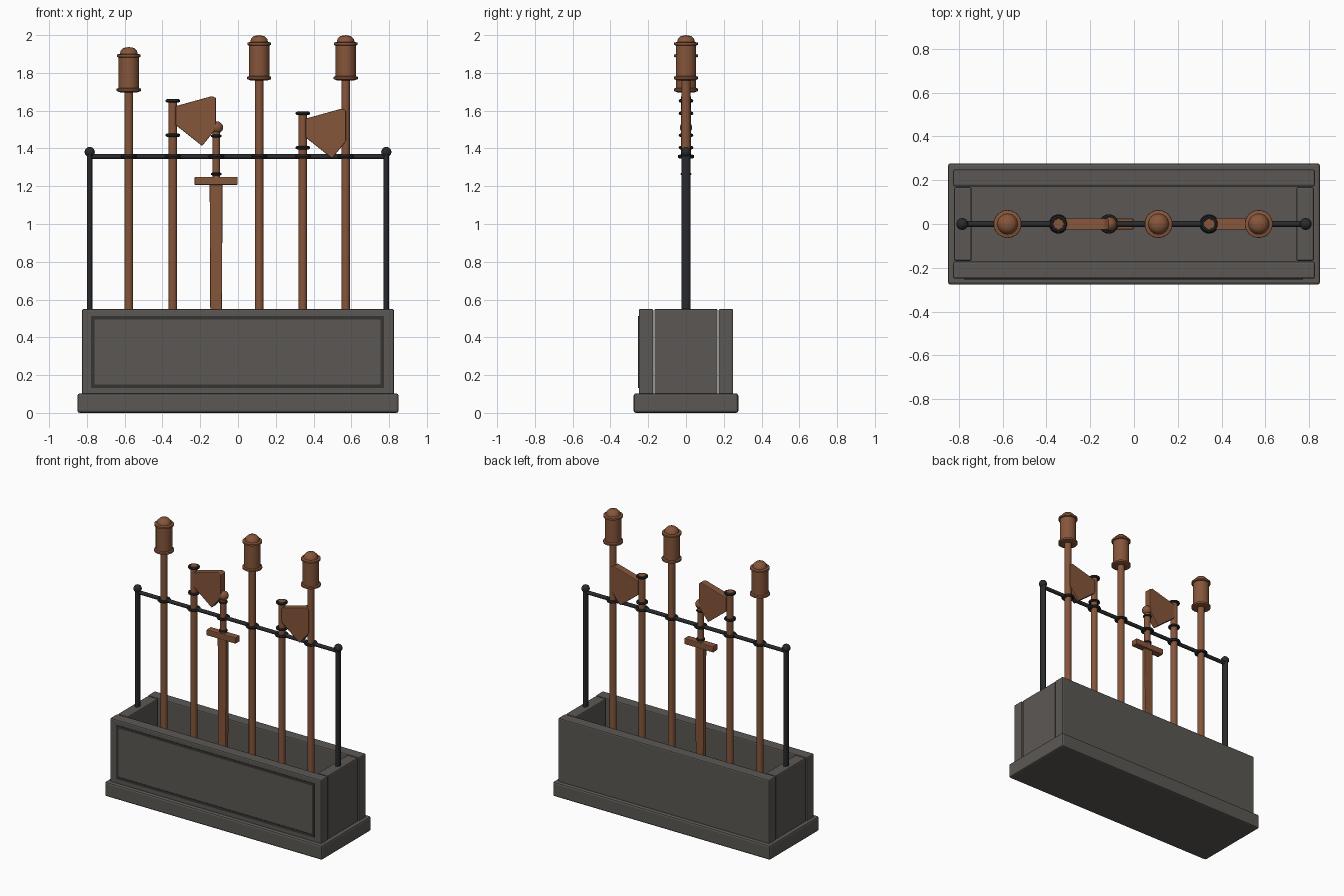
import bpy, bmesh, math
from mathutils import Vector

cube = bpy.data.objects.get("Cube")
if cube:
    bpy.data.objects.remove(cube, do_unlink=True)


def material(name, rgb):
    m = bpy.data.materials.new(name)
    m.use_nodes = True
    m.diffuse_color = (*rgb, 1)
    m.node_tree.nodes["Principled BSDF"].inputs["Base Color"].default_value = (*rgb, 1)
    return m


GREY = material("grey wood", (0.105, 0.097, 0.088))
DARK = material("dark trim", (0.038, 0.036, 0.034))
BROWN = material("brown wood", (0.24, 0.092, 0.043))
IRON = material("black iron", (0.022, 0.023, 0.025))


def finish(name, bm, mat, smooth=False, bevel=0):
    bmesh.ops.recalc_face_normals(bm, faces=bm.faces)
    mesh = bpy.data.meshes.new(name)
    bm.to_mesh(mesh)
    bm.free()
    mesh.materials.append(mat)
    ob = bpy.data.objects.new(name, mesh)
    bpy.context.collection.objects.link(ob)
    if bevel:
        mod = ob.modifiers.new("soft_edges", 'BEVEL')
        mod.width = bevel
        mod.segments = 2
    if smooth:
        bpy.ops.object.select_all(action='DESELECT')
        ob.select_set(True)
        bpy.context.view_layer.objects.active = ob
        bpy.ops.object.shade_smooth_by_angle(angle=math.radians(40))
    return ob


def box(name, mat, x, y, z, bevel=0.0):
    """Box from (min, max) ranges."""
    bm = bmesh.new()
    bmesh.ops.create_cube(bm, size=1)
    for v in bm.verts:
        v.co = Vector([r[0] if c < 0 else r[1] for c, r in zip(v.co, (x, y, z))])
    return finish(name, bm, mat, bevel=bevel)


def lathe(name, mat, profile, x=0, z=0, y_scale=1):
    """Spin a (radius, height) profile about a vertical axis."""
    bm = bmesh.new()
    pts = [bm.verts.new((r, 0, h)) for r, h in profile]
    edges = [bm.edges.new(p) for p in zip(pts, pts[1:])]
    bmesh.ops.spin(bm, geom=pts + edges, axis=(0, 0, 1), cent=(0, 0, 0),
                   angle=math.tau, steps=24, use_duplicate=False)
    bmesh.ops.remove_doubles(bm, verts=bm.verts, dist=1e-5)
    ob = finish(name, bm, mat, smooth=True)
    ob.location = (x, 0, z)
    ob.scale.y = y_scale
    return ob


def rod(name, mat, x, r, z0, z1, y_scale=1):
    return lathe(name, mat, [(0, z0), (r, z0), (r, z1), (0, z1)], x, 0, y_scale)


def ball(name, mat, x, z, r):
    arc = [math.pi * (i / 10 - 0.5) for i in range(11)]
    return lathe(name, mat, [(r * math.cos(a), r * math.sin(a)) for a in arc], x, z)


def ring(name, mat, x, z, major, minor):
    arc = [math.tau * i / 8 for i in range(9)]
    return lathe(name, mat, [(major + minor * math.cos(a), minor * math.sin(a))
                             for a in arc], x, z)


# Trough: plinth, long boards and end boards
box("plinth", GREY, (-0.85, 0.85), (-0.277, 0.277), (0, 0.103), 0.012)
for side, s in (("front", -1), ("back", 1)):
    box(side + "_board", GREY, (-0.826, 0.826), sorted((s * 0.172, s * 0.25)),
        (0.09, 0.55), 0.008)
for side, s in (("right", -1), ("left", 1)):
    box(side + "_end_board", GREY, sorted((s * 0.742, s * 0.822)), (-0.168, 0.168),
        (0.09, 0.55), 0.008)

# Dark border on the front board
for part, z in (("lower", 0.132), ("upper", 0.495)):
    box(part + "_border", DARK, (-0.777, 0.773), (-0.253, -0.248), (z, z + 0.018))
for part, x in (("right", -0.777), ("left", 0.755)):
    box(part + "_border", DARK, (x, x + 0.018), (-0.253, -0.248), (0.15, 0.495))

# Iron posts and rail
for side, s in (("right", -1), ("left", 1)):
    rod(side + "_post", IRON, s * 0.785, 0.015, 0.5, 1.38, 1.55)
    ball(side + "_post_ball", IRON, s * 0.785, 1.381, 0.027)
rail = rod("rail", IRON, 0, 0.013, -0.785, 0.785)
rail.rotation_euler = (0, math.pi / 2, 0)
rail.location.z = 1.357

# Padded staves with domed heads
HEAD = [(0, -0.297), (0.024, -0.297), (0.045, -0.24), (0.064, -0.233), (0.064, -0.221),
        (0.054, -0.217), (0.054, -0.055), (0.063, -0.052), (0.063, -0.04), (0.047, -0.036),
        (0.043, -0.02), (0.028, -0.005), (0, 0)]
HEAD[0:2] = [(0, -0.235), (0.024, -0.235)]
for i, (x, top) in enumerate(((-0.578, 1.937), (0.112, 2.0), (0.57, 2.0))):
    rod(f"stave_shaft_{i + 1}", BROWN, x, 0.023, 0.1, top - 0.2)
    lathe(f"stave_head_{i + 1}", BROWN, HEAD, x, top)
    ring(f"stave_rail_ring_{i + 1}", IRON, x, 1.357, 0.034, 0.01)

# Practice axes
BLADE = [(0.015, -0.036), (0.207, 0.017), (0.228, 0.007), (0.228, -0.157),
         (0.155, -0.247), (0.015, -0.136)]
for i, (x, top) in enumerate(((-0.345, 1.66), (0.343, 1.594))):
    rod(f"axe_shaft_{i + 1}", BROWN, x, 0.023, 0.1, top)
    for h in (0.008, 0.19):
        ring(f"axe_band_{i + 1}", IRON, x, top - h, 0.03, 0.009)
    ring(f"axe_rail_ring_{i + 1}", IRON, x, 1.357, 0.034, 0.01)
    bm = bmesh.new()
    face = bm.faces.new([bm.verts.new((x + px, -0.026, top + pz)) for px, pz in BLADE])
    out = bmesh.ops.extrude_face_region(bm, geom=[face])
    bmesh.ops.translate(bm, vec=(0, 0.052, 0),
                        verts=[v for v in out["geom"] if isinstance(v, bmesh.types.BMVert)])
    finish(f"axe_blade_{i + 1}", bm, BROWN, bevel=0.004)

# Practice sword, point down
SWORD_X = -0.115
blade = box("sword_blade", BROWN, (SWORD_X - 0.035, SWORD_X + 0.033), (-0.016, 0.016),
            (0.1, 1.21), 0.005)
for v in blade.data.vertices:
    if v.co.z < 0.5:
        v.co.x = SWORD_X + (v.co.x - SWORD_X) * 0.85
box("sword_guard", BROWN, (-0.23, -0.002), (-0.025, 0.025), (1.207, 1.249), 0.005)
rod("sword_grip", BROWN, SWORD_X, 0.021, 1.24, 1.49)
ball("sword_pommel", BROWN, SWORD_X + 0.004, 1.511, 0.032)
for z in (1.265, 1.466):
    ring("sword_grip_band", IRON, SWORD_X, z, 0.022, 0.007)
ring("sword_rail_ring", IRON, SWORD_X, 1.357, 0.034, 0.01)
